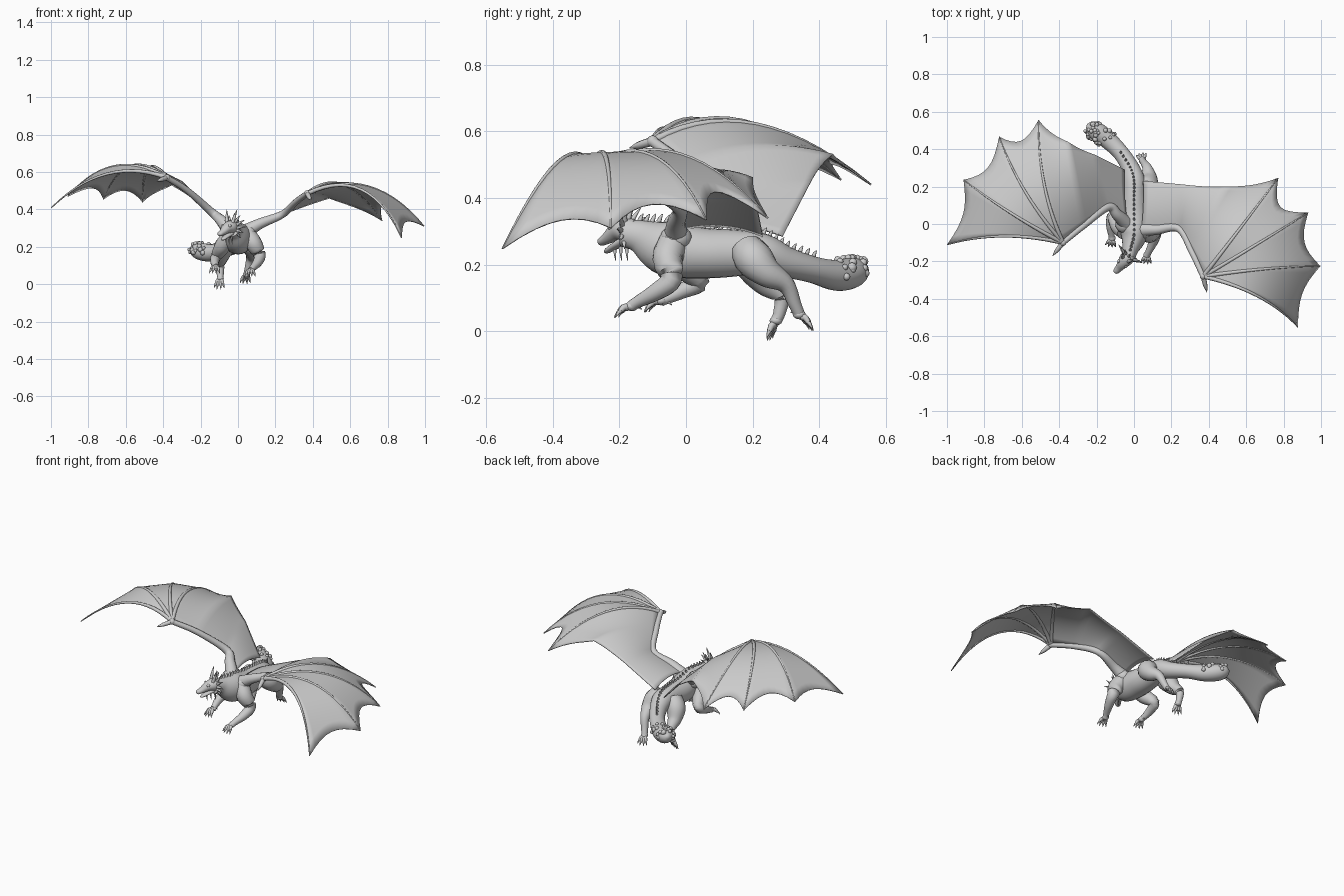
import bpy, bmesh, math, random
from mathutils import Vector as V

if "Cube" in bpy.data.objects:
    bpy.data.objects.remove(bpy.data.objects["Cube"])
random.seed(4)


def finish(name, bm, angle=60):
    bmesh.ops.recalc_face_normals(bm, faces=bm.faces)
    me = bpy.data.meshes.new(name)
    bm.to_mesh(me)
    bm.free()
    ob = bpy.data.objects.new(name, me)
    bpy.context.collection.objects.link(ob)
    bpy.ops.object.select_all(action='DESELECT')
    ob.select_set(True)
    bpy.context.view_layer.objects.active = ob
    bpy.ops.object.shade_smooth_by_angle(angle=math.radians(angle))
    return ob


def spline(pts, n):
    """Catmull-Rom through points of any dimension."""
    P = [V(p) for p in pts]
    P = [P[0] * 2 - P[1]] + P + [P[-1] * 2 - P[-2]]
    out = []
    for i in range(1, len(P) - 2):
        a, b, c, d = P[i - 1:i + 3]
        for k in range(n):
            t = k / n
            out.append(0.5 * (2 * b + (c - a) * t + (2 * a - 5 * b + 4 * c - d) * t * t
                              + (3 * b - a - 3 * c + d) * t ** 3))
    return out + [P[-2]]


def add_tube(bm, pts, n=5, sides=14):
    """Elliptical tube; every point is x, y, z, half width, half height."""
    pts = [tuple(p) + (p[3],) if len(p) == 4 else p for p in pts]
    path = spline(pts, n)
    rings = []
    for i, p in enumerate(path):
        a, b = path[max(i - 1, 0)], path[min(i + 1, len(path) - 1)]
        tan = V(b[:3]) - V(a[:3])
        tan.normalize()
        up = V((0, 0, 1)) if abs(tan.z) < .93 else V((0, -1, 0))
        side = tan.cross(up).normalized()
        up = side.cross(tan)
        ring = []
        for k in range(sides):
            u = 2 * math.pi * k / sides
            ring.append(bm.verts.new(V(p[:3]) + side * math.cos(u) * max(p[3], .001)
                                     + up * math.sin(u) * max(p[4], .001)))
        rings.append(ring)
    for r, q in zip(rings, rings[1:]):
        for k in range(sides):
            bm.faces.new((r[k], r[(k + 1) % sides], q[(k + 1) % sides], q[k]))
    bm.faces.new(rings[0])
    bm.faces.new(rings[-1])


def tube(name, pts, n=5, sides=14):
    bm = bmesh.new()
    add_tube(bm, pts, n, sides)
    return finish(name, bm)


def add_spike(bm, base, tip, r):
    a, b = V(base), V(tip)
    m = (a + b) / 2 + V((0, 0, r * .3))
    add_tube(bm, [(*a, r), (*m, r * .65), (*b, .001)], 3, 7)


def add_ball(bm, c, r, scale=(1, 1, 1)):
    res = bmesh.ops.create_icosphere(bm, subdivisions=2, radius=r)
    for v in res['verts']:
        v.co = V(c) + V([v.co[i] * scale[i] for i in range(3)])


# Torso, neck and tail in one sweep
spine = [(-.03, -.19, .295, .034, .04), (-.02, -.14, .285, .042, .05), (0, -.06, .25, .07, .082),
         (0, .05, .235, .077, .076), (0, .15, .235, .066, .07), (0, .23, .235, .06, .058),
         (-.02, .30, .208, .048, .046), (-.07, .38, .185, .043, .04), (-.14, .45, .168, .048, .046),
         (-.20, .495, .175, .05, .046), (-.235, .52, .185, .035, .032), (-.25, .53, .19, .008, .008)]
tube("body_and_tail", spine, 6, 24)

# Spikes along the back
bm = bmesh.new()
for p in spline(spine[1:8], 4):
    top = V((p[0], p[1], p[2] + p[4] - .006))
    add_spike(bm, top, top + V((0, .012, .024)), .008)
finish("back_spikes", bm)

# Bony knobs on the tail club
bm = bmesh.new()
for p in spline(spine[8:11], 5):
    for k in range(3):
        u = math.radians(random.uniform(-20, 200))
        side = V((.75, .66, 0)) * math.cos(u) * p[3]
        add_ball(bm, V(p[:3]) + side + V((0, 0, math.sin(u) * p[4])), random.uniform(.009, .015))
finish("tail_knobs", bm)

# Head turned to one side, with open jaw
tube("head", [(-.02, -.155, .30, .03, .035), (-.04, -.185, .305, .038, .036), (-.06, -.21, .298, .03, .028),
              (-.08, -.235, .28, .021, .018), (-.098, -.255, .268, .015, .012),
              (-.103, -.261, .265, .004, .004)], 4, 16)
tube("lower_jaw", [(-.04, -.18, .275, .026, .016), (-.06, -.21, .258, .02, .011),
                   (-.08, -.235, .242, .014, .008), (-.088, -.243, .238, .003, .003)], 4, 12)

# Horns, cheek frill and beard around the back of the head
bm = bmesh.new()
face = V((-.6, -.8, 0))
across = V((.8, -.6, 0))
for k in range(11):
    u = math.radians(-50 + 28 * k)
    d = across * math.cos(u) + V((0, 0, math.sin(u)))
    c = V((-.03, -.175, .298))
    length = .045 if 0 < math.sin(u) else .03
    add_spike(bm, c + d * .03, c + d * (.036 + length) - face * .02, .009)
for s in (-1, 1):
    add_spike(bm, V((-.045, -.19, .325)) + across * s * .018,
              V((-.032, -.172, .40)) + across * s * .035, .011)
    add_ball(bm, V((-.062, -.212, .312)) + across * s * .022, .01)
for k in range(3):
    add_spike(bm, (-.035 - .016 * k, -.18 - .018 * k, .262), (-.03 - .016 * k, -.175 - .018 * k, .212), .007)
finish("horns_and_frill", bm)


# Legs with clawed toes
def leg(name, pts, direction, drop):
    bm = bmesh.new()
    add_tube(bm, pts, 5, 14)
    foot = V(pts[-1][:3])
    f = V(direction).normalized()
    s = V((-f.y, f.x, 0)).normalized()
    add_ball(bm, foot, .02, (1, 1, .7))
    for k in (-1.2, -.4, .4, 1.2):
        d = (f + s * k * .55).normalized()
        a = foot + d * .012
        b = foot + d * .036 + V((0, 0, drop * .3))
        add_tube(bm, [(*a, .011), (*((a + b) / 2 + V((0, 0, .005))), .01), (*b, .008)], 3, 8)
        add_spike(bm, b, b + d * .016 + V((0, 0, drop * .7)), .007)
    a = foot - f * .012
    add_spike(bm, a, a - f * .022 + V((0, 0, drop * .8)), .008)
    finish(name, bm)


leg("front_leg_right", [(.05, -.04, .265, .045), (.085, -.055, .215, .046), (.115, -.045, .155, .033),
                        (.105, -.09, .118, .026), (.08, -.145, .088, .018), (.07, -.165, .075, .017)],
    (-.15, -1, -.25), -.022)
leg("front_leg_left", [(-.05, -.04, .25, .045), (-.085, -.01, .2, .042), (-.115, .04, .15, .03),
                       (-.125, -.01, .122, .024), (-.12, -.06, .098, .017), (-.118, -.075, .092, .017)],
    (-.2, -1, -.2), -.025)
leg("hind_leg_right", [(.04, .18, .25, .05), (.07, .205, .215, .058), (.08, .245, .175, .045),
                       (.07, .30, .14, .027), (.055, .325, .085, .02), (.045, .34, .05, .017)],
    (-.15, .8, -.6), -.018)
leg("hind_leg_left", [(-.04, .18, .24, .05), (-.075, .205, .195, .055), (-.09, .24, .145, .04),
                      (-.095, .285, .105, .025), (-.095, .28, .055, .019), (-.095, .27, .032, .017)],
    (-.1, -.3, -.6), -.014)


# Wings: ribs run from the arm to the trailing edge, the membrane is lofted between them
def wing(name, ribs, arm, thumb, scallops):
    N, M = 14, 8
    sweep = []
    for i, ((A, B), sc) in enumerate(zip(zip(ribs, ribs[1:]), scallops)):
        for k in range(M if i < len(ribs) - 2 else M + 1):
            s = k / M
            a, m, c = [V(p).lerp(V(q), s) for p, q in zip(A, B)]
            row = []
            for j in range(N + 1):
                t = j / N * (1 - sc * 4 * s * (1 - s))
                row.append(a * (1 - t) * (1 - 2 * t) + m * 4 * t * (1 - t) + c * t * (2 * t - 1))
            sweep.append(row)
    bm = bmesh.new()
    g = [[bm.verts.new(p) for p in row] for row in sweep]
    for r, q in zip(g, g[1:]):
        for j in range(N):
            bm.faces.new((r[j], r[j + 1], q[j + 1], q[j]))
    bmesh.ops.remove_doubles(bm, verts=bm.verts, dist=.0005)
    ob = finish(name + "_membrane", bm)
    mod = ob.modifiers.new("thickness", 'SOLIDIFY')
    mod.thickness = .005
    mod.offset = 0
    # Arm, finger bones and thumb claw
    bm = bmesh.new()
    add_tube(bm, arm, 6, 12)
    for row in [sweep[i * M] for i in range(3, len(ribs))]:
        add_tube(bm, [(*p, .012 - .009 * j / N) for j, p in enumerate(row)], 1, 8)
    add_ball(bm, arm[-1][:3], .018)
    w, e = V(arm[-1][:3]), V(thumb)
    add_tube(bm, [(*w, .014), (*w.lerp(e, .6), .011), (*e, .001)], 4, 8)
    finish(name + "_bones", bm)


wing("right_wing",
     [((.04, -.03, .30), (.05, .10, .315), (.05, .23, .285)),
      ((.24, -.02, .375), (.25, .10, .395), (.27, .21, .385)),
      ((.31, -.15, .44), (.40, .04, .485), (.49, .20, .46)),
      ((.37, -.28, .485), (.57, -.02, .53), (.77, .245, .34)),
      ((.37, -.28, .485), (.67, -.10, .525), (.93, .06, .335)),
      ((.37, -.28, .485), (.70, -.24, .52), (.995, -.225, .31)),
      ((.37, -.28, .485), (.66, -.385, .505), (.875, -.55, .248))],
     [(.04, -.03, .28, .04), (.12, -.03, .325, .028), (.24, -.025, .375, .02), (.31, -.15, .44, .017),
      (.37, -.28, .485, .015)],
     (.39, -.365, .45), [0, .02, .04, .15, .1, .08])
wing("left_wing",
     [((-.04, .04, .30), (-.05, .16, .315), (-.05, .29, .285)),
      ((-.14, .09, .385), (-.18, .23, .43), (-.21, .37, .44)),
      ((-.27, -.01, .50), (-.31, .21, .555), (-.355, .44, .53)),
      ((-.38, -.10, .57), (-.48, .21, .62), (-.51, .555, .44)),
      ((-.38, -.10, .57), (-.58, .17, .63), (-.72, .465, .455)),
      ((-.38, -.10, .57), (-.66, .06, .63), (-.91, .235, .47)),
      ((-.38, -.10, .57), (-.70, -.065, .59), (-.997, -.11, .41))],
     [(-.04, .0, .28, .04), (-.09, .05, .34, .03), (-.14, .09, .385, .022), (-.27, -.01, .50, .017),
      (-.38, -.10, .57, .015)],
     (-.435, -.17, .55), [0, .02, .03, .1, .1, .08])

# Shoulder muscles where the wings leave the back
bm = bmesh.new()
add_ball(bm, (.055, -.03, .28), .045, (1, 1.1, .9))
add_ball(bm, (-.055, .0, .28), .045, (1, 1.1, .9))
finish("wing_shoulders", bm)
